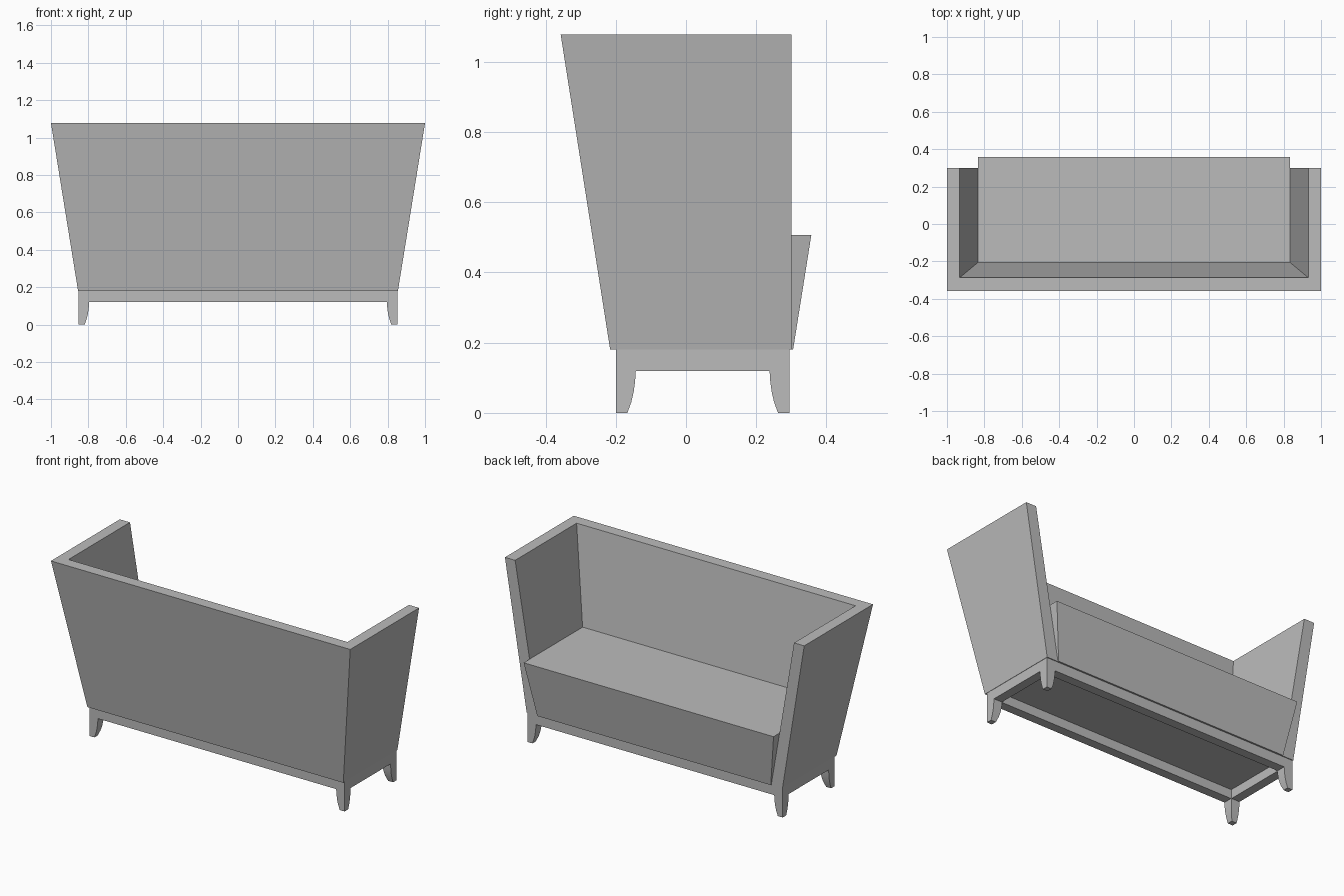
import bpy

cube = bpy.data.objects.get("Cube")
if cube:
    bpy.data.objects.remove(cube, do_unlink=True)

grey = bpy.data.materials.new("light grey")
grey.use_nodes = True
grey.diffuse_color = (0.5, 0.5, 0.5, 1)
grey.node_tree.nodes["Principled BSDF"].inputs["Base Color"].default_value = (0.5, 0.5, 0.5, 1)


def loft(name, rings):
    """Skin a stack of (outline, height) rings, listed bottom to top, with capped ends."""
    n = len(rings[0][0])
    verts = [(x, y, z) for outline, z in rings for x, y in outline]
    faces = [list(range(n))[::-1], list(range(len(verts) - n, len(verts)))]
    for r in range(len(rings) - 1):
        for i in range(n):
            j = (i + 1) % n
            faces.append([r * n + i, r * n + j, (r + 1) * n + j, (r + 1) * n + i])
    mesh = bpy.data.meshes.new(name)
    mesh.from_pydata(verts, [], faces)
    mesh.materials.append(grey)
    obj = bpy.data.objects.new(name, mesh)
    bpy.context.collection.objects.link(obj)
    return obj


def rect(x0, x1, y0, y1):
    return [(x0, y0), (x1, y0), (x1, y1), (x0, y1)]


def wall_outline(outer_x, outer_y, inner_x, inner_y, end_y=0.30):
    return [(-outer_x, outer_y), (outer_x, outer_y), (outer_x, end_y), (inner_x, end_y),
            (inner_x, inner_y), (-inner_x, inner_y), (-inner_x, end_y), (-outer_x, end_y)]


FLOOR, SEAT, TOP = 0.18, 0.507, 1.078

# Flared backrest and arms as one wall
loft("back_and_arms", [(wall_outline(0.855, -0.216, 0.78, -0.16), FLOOR),
                       (wall_outline(1.0, -0.357, 0.932, -0.287), TOP)])

# Seat block, flared to match the wall
loft("seat", [(rect(-0.78, 0.78, -0.16, 0.305), FLOOR),
              (rect(-0.835, 0.835, -0.211, 0.357), SEAT)])

# Base: a deck with a rail frame below it
BX, BY0, BY1, RAIL, LOW = 0.853, -0.2, 0.295, 0.055, 0.12
loft("base_deck", [(rect(-BX, BX, BY0, BY1), FLOOR - 0.005), (rect(-BX, BX, BY0, BY1), FLOOR)])
frame = loft("base_frame", [(rect(-BX, BX, BY0, BY1), LOW), (rect(-BX, BX, BY0, BY1), FLOOR - 0.005)])
cutter = loft("frame_cutter", [(rect(-BX + RAIL, BX - RAIL, BY0 + RAIL, BY1 - RAIL), z) for z in (0.1, 0.2)])
cutter.hide_render = True
cutter.hide_set(True)
cut = frame.modifiers.new("opening", 'BOOLEAN')
cut.object = cutter
cut.solver = 'EXACT'

# Corner legs, curving in towards the outer corner at the foot
leg_widths = [(0.033, 0), (0.044, 0.03), (0.051, 0.06), (0.055, 0.09), (0.057, LOW)]
for side, sx in (("left", 1), ("right", -1)):
    for end, sy, y in (("front", -1, BY0), ("back", 1, BY1)):
        rings = []
        for w, z in leg_widths:
            xs = sorted((sx * BX, sx * (BX - w)))
            ys = sorted((y, y - sy * w))
            rings.append((rect(*xs, *ys), z))
        leg = loft(f"{end}_{side}_leg", rings)
        bpy.ops.object.select_all(action='DESELECT')
        leg.select_set(True)
        bpy.context.view_layer.objects.active = leg
        bpy.ops.object.shade_smooth_by_angle()
